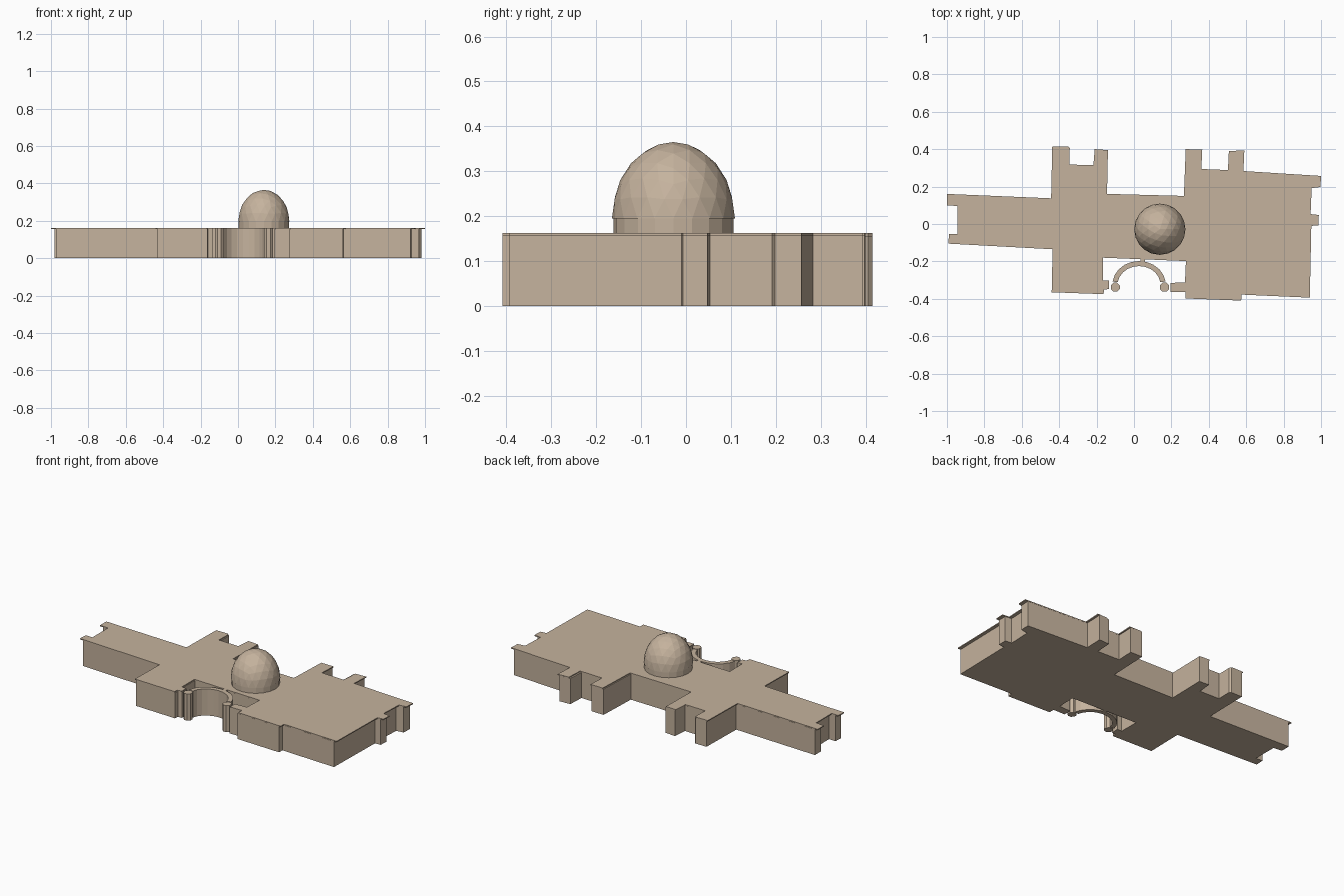
import bpy, bmesh, math

if "Cube" in bpy.data.objects:
    bpy.data.objects.remove(bpy.data.objects["Cube"])

stone = bpy.data.materials.new("warm_stone")
stone.diffuse_color = (0.56, 0.45, 0.34, 1)
stone.use_nodes = True
stone.node_tree.nodes["Principled BSDF"].inputs["Base Color"].default_value = stone.diffuse_color
WALL_TOP, ROOF_TOP = 0.156, 0.162


def finish(bm, name):
    bmesh.ops.recalc_face_normals(bm, faces=bm.faces)
    me = bpy.data.meshes.new(name)
    bm.to_mesh(me)
    bm.free()
    me.materials.append(stone)
    ob = bpy.data.objects.new(name, me)
    bpy.context.collection.objects.link(ob)
    return ob


def prism(name, pts, z0, z1, sx=1.0):
    """Extrude a plan outline from z0 to z1."""
    bm = bmesh.new()
    face = bm.faces.new([bm.verts.new((x * sx, y, z0)) for x, y in pts])
    ext = bmesh.ops.extrude_face_region(bm, geom=[face])
    top = [v for v in ext["geom"] if isinstance(v, bmesh.types.BMVert)]
    bmesh.ops.translate(bm, verts=top, vec=(0, 0, z1 - z0))
    return finish(bm, name)


def walls_and_roof(name, pts, sx=1.0):
    prism(name + "_walls", pts, 0, WALL_TOP, sx)
    prism(name + "_roof", pts, WALL_TOP, ROOF_TOP)


# Main block outline, one side at a time
back = [(-1.0, .16), (-.443, .137), (-.437, .415), (-.36, .415), (-.35, .405),
        (-.352, .318), (-.217, .314), (-.21, .4), (-.142, .395), (-.147, .161),
        (.272, .15), (.282, .4), (.365, .398), (.36, .294), (.512, .288),
        (.517, .39), (.59, .393), (.585, .283), (1.0, .257)]
right = [(.997, .198), (.95, .192), (.944, .053), (.988, .048), (.986, -.007),
         (.948, -.01), (.94, -.393)]
front = [(.575, -.377), (.573, -.409), (.28, -.398), (.28, -.363), (.2, -.363),
         (.2, -.315), (.278, -.312), (.283, -.198), (-.168, -.18), (-.168, -.302),
         (-.136, -.302), (-.137, -.348), (-.163, -.35), (-.166, -.375),
         (-.44, -.365), (-.435, -.135)]
left = [(-.992, -.105), (-.989, -.053), (-.944, -.055), (-.944, .096), (-1.0, .1)]
walls_and_roof("main_block", back + right + front + left, 0.981)

# Curved entrance porch with end piers and a short neck to the main block
cx, cy = 0.027, -0.325
arc = [math.radians(8 + i * 164 / 10) for i in range(11)]
ring = [(cx + .143 * math.cos(a), cy + .127 * math.sin(a)) for a in arc]
ring += [(cx + .115 * math.cos(a), cy + .1 * math.sin(a)) for a in reversed(arc)]
walls_and_roof("curved_porch", ring)
for side, px, py in (("left", -.1, -.338), ("right", .163, -.338)):
    pier = [(px + .026 * math.cos(k * math.pi / 4 + .39),
             py + .026 * math.sin(k * math.pi / 4 + .39)) for k in range(8)]
    walls_and_roof(side + "_porch_pier", pier)
walls_and_roof("porch_neck", [(.036, -.205), (.06, -.205), (.06, -.187), (.036, -.187)])

# Drum under the dome
DX, DY, R = 0.138, -0.028, 0.137
drum = [(DX + .134 * math.cos(k * math.pi / 10),
         DY + .134 * math.sin(k * math.pi / 10)) for k in range(20)]
prism("dome_drum", drum, 0.158, 0.196)

# Faceted dome: upper half of a stretched icosphere
bm = bmesh.new()
bmesh.ops.create_icosphere(bm, subdivisions=3, radius=1)
geom = bm.verts[:] + bm.edges[:] + bm.faces[:]
bmesh.ops.bisect_plane(bm, geom=geom, plane_co=(0, 0, 0), plane_no=(0, 0, 1),
                       clear_inner=True)
rim = [e for e in bm.edges if e.is_boundary]
bmesh.ops.holes_fill(bm, edges=rim, sides=0)
bmesh.ops.scale(bm, verts=bm.verts, vec=(R, R, 0.17))
dome = finish(bm, "dome")
dome.location = (DX, DY, 0.195)
